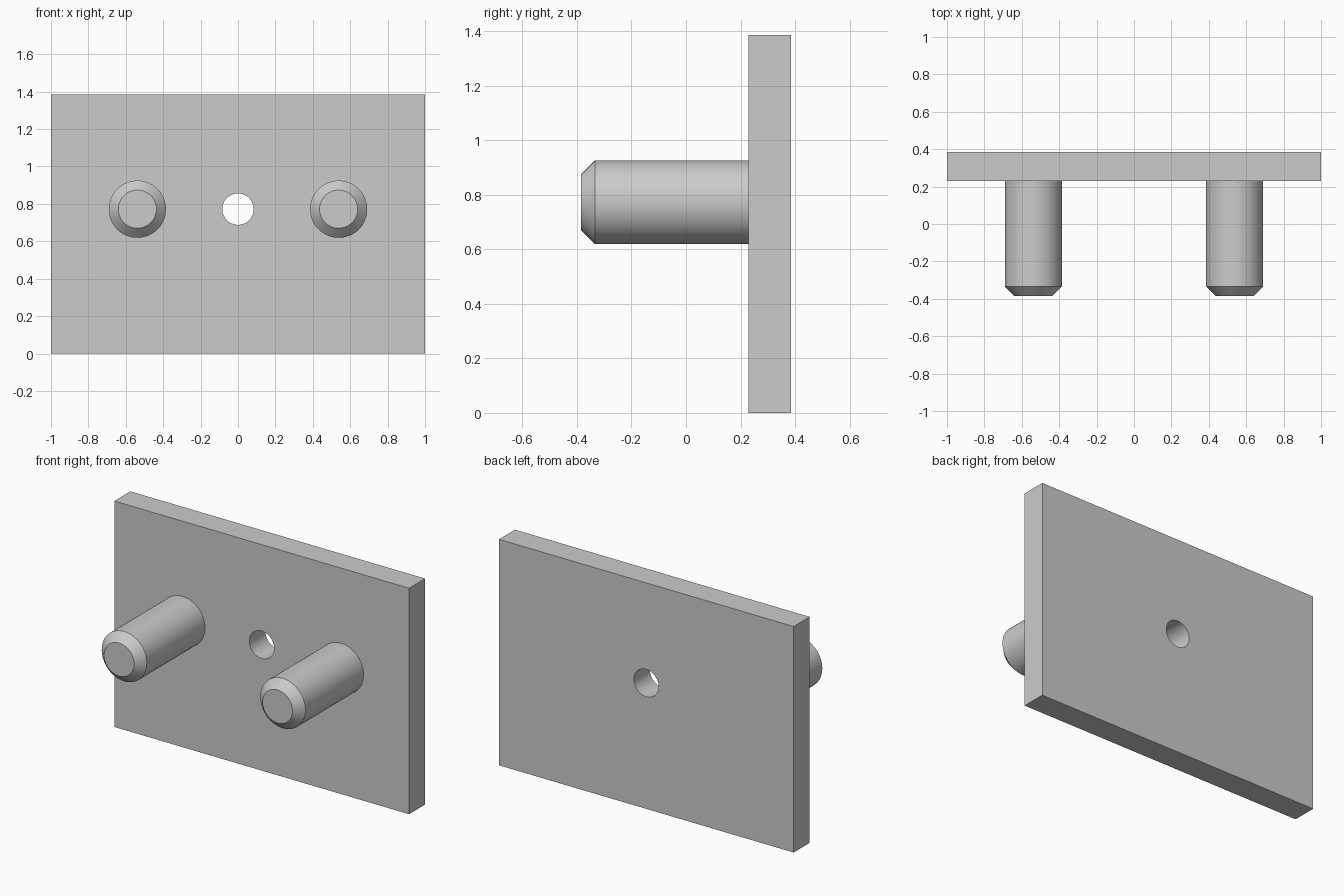
import bpy
import math
from mathutils import Matrix

default = bpy.data.objects.get("Cube")
if default:
    bpy.data.objects.remove(default, do_unlink=True)

PLATE_FRONT, PLATE_BACK, HEIGHT = 0.23, 0.385, 1.386
AXIS_Z = 0.772
SIDES = 64

grey = bpy.data.materials.new("light grey")
grey.use_nodes = True
colour = (0.6, 0.6, 0.6, 1)
grey.diffuse_color = colour
grey.node_tree.nodes["Principled BSDF"].inputs["Base Color"].default_value = colour


def finish(obj, name):
    obj.name = name
    obj.data.materials.clear()
    obj.data.materials.append(grey)
    bpy.ops.object.select_all(action="DESELECT")
    obj.select_set(True)
    bpy.context.view_layer.objects.active = obj
    bpy.ops.object.shade_smooth_by_angle(angle=math.radians(30))


def rod(x, y_front, y_back, radius):
    """Cylinder lying along y."""
    bpy.ops.mesh.primitive_cylinder_add(
        vertices=SIDES, radius=radius, depth=y_back - y_front,
        location=(x, (y_front + y_back) / 2, AXIS_Z),
        rotation=(math.pi / 2, 0, 0))
    return bpy.context.object


# Backing plate
bpy.ops.mesh.primitive_cube_add(
    size=1, location=(0, (PLATE_FRONT + PLATE_BACK) / 2, HEIGHT / 2))
plate = bpy.context.object
size = (2, PLATE_BACK - PLATE_FRONT, HEIGHT)
plate.data.transform(Matrix.Diagonal((*size, 1)))

# Central through hole
cutter = rod(0, 0.1, 0.5, 0.084)
cutter.name = "hole_cutter"
hole = plate.modifiers.new("hole", "BOOLEAN")
hole.object = cutter
hole.operation = "DIFFERENCE"
hole.solver = "EXACT"
bpy.context.view_layer.objects.active = plate
bpy.ops.object.modifier_apply(modifier=hole.name)
bpy.data.objects.remove(cutter, do_unlink=True)
finish(plate, "backing_plate")

# Pegs with a chamfered front rim
for side, x in (("right", -0.538), ("left", 0.538)):
    peg = rod(x, -0.385, PLATE_FRONT, 0.153)
    weights = peg.data.attributes.new("bevel_weight_edge", "FLOAT", "EDGE")
    for edge in peg.data.edges:
        if all(peg.data.vertices[v].co.z > 0 for v in edge.vertices):
            weights.data[edge.index].value = 1
    chamfer = peg.modifiers.new("chamfer", "BEVEL")
    chamfer.limit_method = "WEIGHT"
    chamfer.width = 0.051
    chamfer.segments = 1
    bpy.ops.object.modifier_apply(modifier=chamfer.name)
    finish(peg, side + "_peg")
